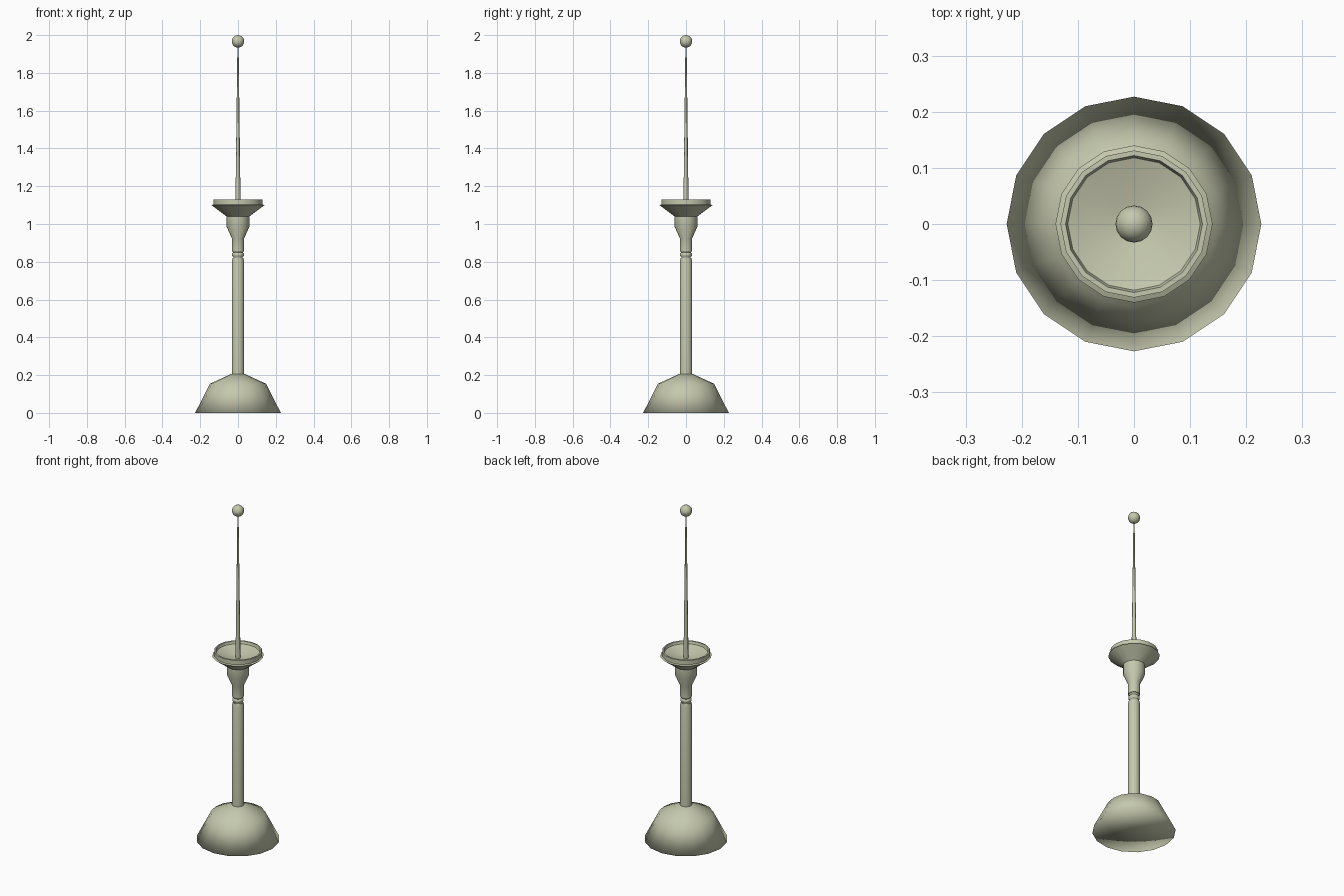
import bpy
import bmesh
import math
from mathutils import Matrix

SIDES = 16

cube = bpy.data.objects.get("Cube")
if cube:
    bpy.data.objects.remove(cube, do_unlink=True)

# Pale olive paint
paint = bpy.data.materials.new("pale_olive")
color = (0.56, 0.58, 0.42, 1)
paint.diffuse_color = color
paint.use_nodes = True
paint.node_tree.nodes["Principled BSDF"].inputs["Base Color"].default_value = color


def finish(name, bm, sharp_angle):
    bmesh.ops.recalc_face_normals(bm, faces=bm.faces)
    mesh = bpy.data.meshes.new(name)
    bm.to_mesh(mesh)
    bm.free()
    mesh.materials.append(paint)
    obj = bpy.data.objects.new(name, mesh)
    bpy.context.collection.objects.link(obj)
    bpy.ops.object.select_all(action="DESELECT")
    obj.select_set(True)
    bpy.context.view_layer.objects.active = obj
    bpy.ops.object.shade_smooth_by_angle(angle=math.radians(sharp_angle))
    return obj


def lathe(name, profile, sides=SIDES, sharp_angle=50):
    """Spin (radius, height) points around z; zero radii close the ends."""
    bm = bmesh.new()
    verts = [bm.verts.new((r, 0, z)) for r, z in profile]
    edges = [bm.edges.new(pair) for pair in zip(verts, verts[1:])]
    bmesh.ops.spin(bm, geom=verts + edges, cent=(0, 0, 0), axis=(0, 0, 1),
                   angle=math.tau, steps=sides, use_merge=True)
    bmesh.ops.remove_doubles(bm, verts=bm.verts, dist=0.0001)
    return finish(name, bm, sharp_angle)


# Faceted bell-shaped foot, shaded smoothly all round
lathe("base", [(0, 0), (0.227, 0), (0.148, 0.155), (0.033, 0.207), (0, 0.207)],
      sharp_angle=180)

# Plain column with a chamfered shoulder
lathe("column", [(0, 0.19), (0.033, 0.19), (0.033, 0.803), (0.028, 0.82), (0, 0.82)])

# Grooved collar between column and cup
lathe("collar", [(0, 0.81), (0.025, 0.815), (0.025, 0.825), (0.031, 0.832),
                 (0.031, 0.842), (0.025, 0.848), (0.03, 0.857), (0, 0.857)])

# Flared socket and drip dish
lathe("socket_and_dish", [(0, 0.855), (0.033, 0.858), (0.033, 0.925),
                          (0.06, 0.985), (0.06, 1.04), (0.14, 1.1),
                          (0.131, 1.104), (0.131, 1.13), (0.122, 1.13),
                          (0.118, 1.115), (0.04, 1.09), (0, 1.085)])

# Tapering spike
lathe("spike", [(0, 1.07), (0.014, 1.08), (0.003, 1.96), (0, 1.96)], sides=8)

# Ball at the tip
bm = bmesh.new()
bmesh.ops.create_uvsphere(bm, u_segments=SIDES, v_segments=12, radius=0.033,
                          matrix=Matrix.Translation((0, 0, 1.967)))
finish("tip_ball", bm, 60)
